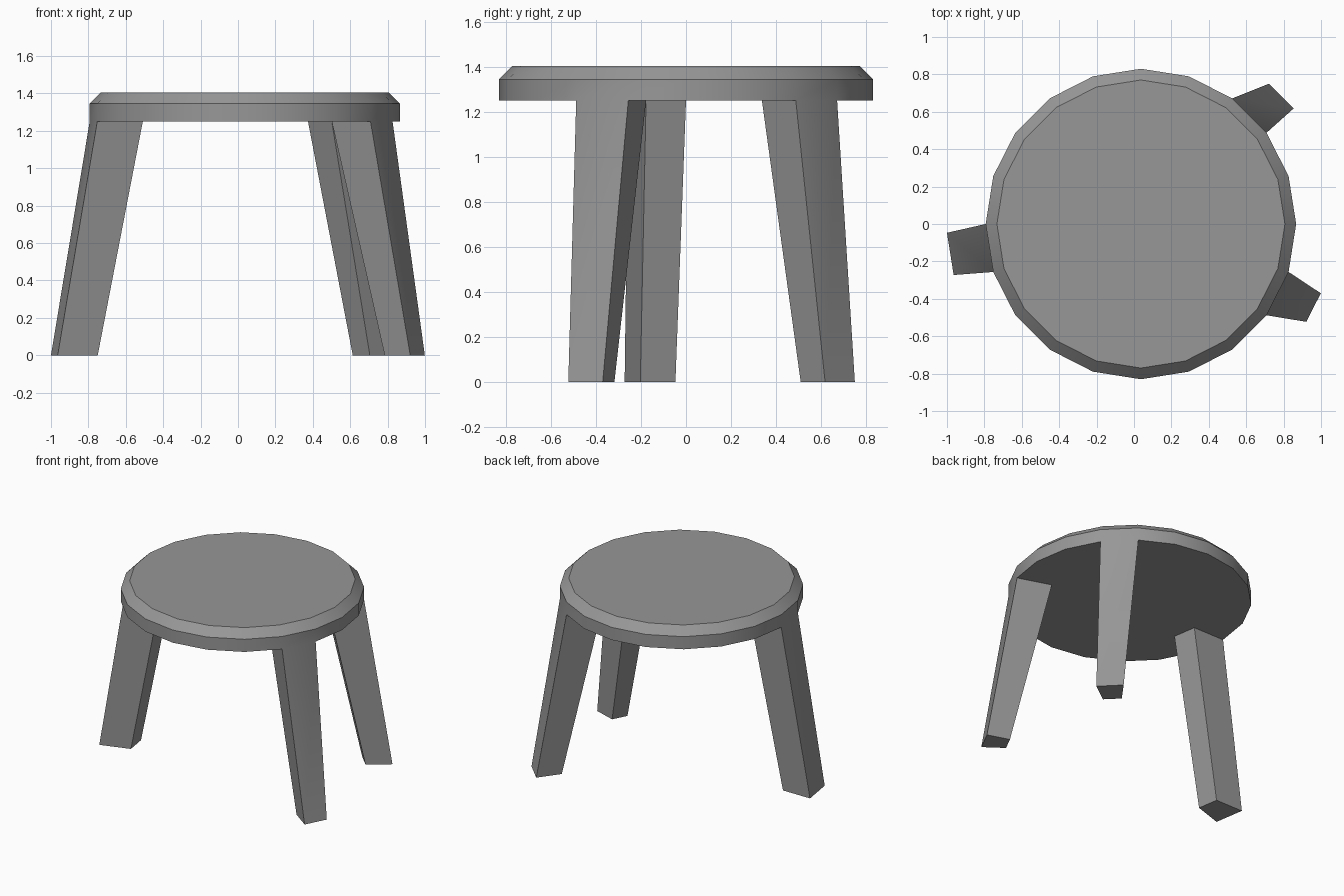
import bpy, bmesh
from math import cos, sin, tau
from mathutils import Vector

if "Cube" in bpy.data.objects:
    bpy.data.objects.remove(bpy.data.objects["Cube"])

SIDES, CX = 20, 0.037
bm = bmesh.new()


def ring(r, z):
    return [bm.verts.new((CX + r * cos(tau * i / SIDES), r * sin(tau * i / SIDES), z))
            for i in range(SIDES)]


# Seat: chamfered disc, with an inner ring underneath where the legs grow
top = ring(0.77, 1.405)
shoulder = ring(0.83, 1.345)
rim = ring(0.83, 1.25)
inner = ring(0.574, 1.25)

# Legs: rim sector index -> (foot position of its first outer corner, foot scale)
legs = {
    10: ((-1.0, -0.047), 0.88),
    18: ((0.921, -0.523), 0.66),
    2: ((0.854, 0.618), 0.72),
}

bm.faces.new(top)
bm.faces.new(inner[::-1])
for i in range(SIDES):
    j = (i + 1) % SIDES
    bm.faces.new((shoulder[i], shoulder[j], top[j], top[i]))
    bm.faces.new((rim[i], rim[j], shoulder[j], shoulder[i]))
    hip = [rim[i], inner[i], inner[j], rim[j]]
    if i not in legs:
        bm.faces.new(hip)
        continue
    # Tapered, splayed leg drawn down from this sector
    (x, y), s = legs[i]
    foot = []
    for v in hip:
        d = (v.co - hip[0].co) * s
        foot.append(bm.verts.new(Vector((x, y, 0)) + d))
    bm.faces.new(foot)
    for k in range(4):
        n = (k + 1) % 4
        bm.faces.new((hip[k], hip[n], foot[n], foot[k]))

bmesh.ops.recalc_face_normals(bm, faces=bm.faces)
mesh = bpy.data.meshes.new("stool")
bm.to_mesh(mesh)
bm.free()
stool = bpy.data.objects.new("stool", mesh)
bpy.context.collection.objects.link(stool)

# Dark grey finish
finish = bpy.data.materials.new("dark_grey")
finish.diffuse_color = (0.31, 0.31, 0.31, 1)
finish.use_nodes = True
finish.node_tree.nodes["Principled BSDF"].inputs["Base Color"].default_value = finish.diffuse_color
mesh.materials.append(finish)

bpy.context.view_layer.objects.active = stool
stool.select_set(True)
bpy.ops.object.shade_smooth_by_angle(angle=0.52)
